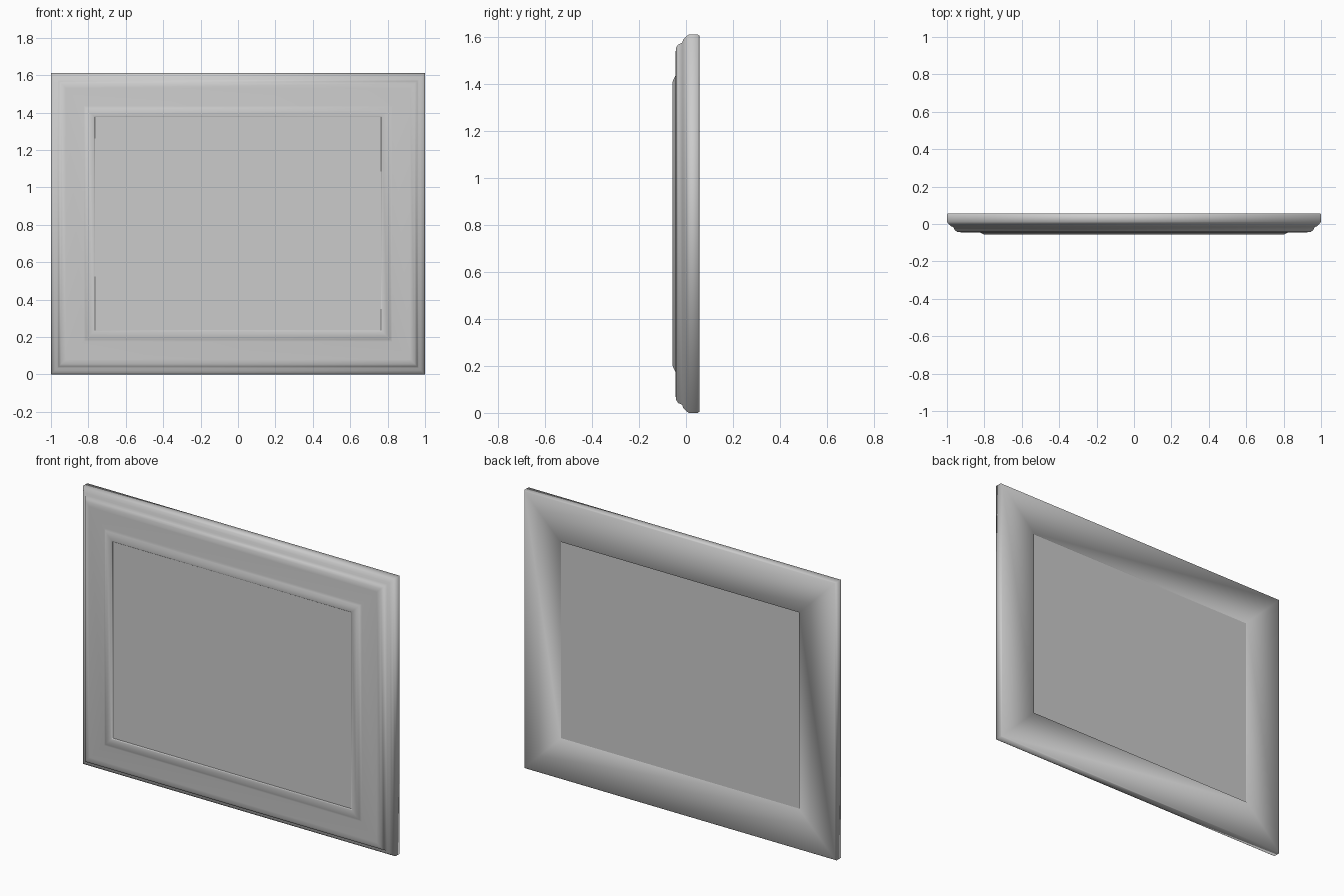
import bpy
import bmesh

WIDTH, HEIGHT = 2.0, 1.61

old = bpy.data.objects.get("Cube")
if old:
    bpy.data.objects.remove(old, do_unlink=True)

grey = bpy.data.materials.new("plain_grey")
grey.use_nodes = True
colour = (0.6, 0.6, 0.6, 1)
grey.diffuse_color = colour
grey.node_tree.nodes["Principled BSDF"].inputs["Base Color"].default_value = colour


def finish(name, bm):
    bmesh.ops.recalc_face_normals(bm, faces=bm.faces)
    mesh = bpy.data.meshes.new(name)
    bm.to_mesh(mesh)
    bm.free()
    mesh.materials.append(grey)
    obj = bpy.data.objects.new(name, mesh)
    bpy.context.collection.objects.link(obj)
    return obj


# Moulding section: (inset from the outer edge, depth), from back to front
profile = [
    (0.235, 0.057), (0.005, 0.057), (0.0, 0.05), (0.0, 0.012),
    (0.008, 0.0), (0.022, -0.012), (0.034, -0.016), (0.042, -0.033),
    (0.055, -0.042), (0.08, -0.045), (0.175, -0.045), (0.187, -0.051),
    (0.2, -0.057), (0.23, -0.057), (0.235, -0.054),
]

# Frame: one mitred ring per section point, bridged into a closed loop
bm = bmesh.new()
rings = []
for inset, y in profile:
    w, h = WIDTH / 2 - inset, HEIGHT / 2 - inset
    rings.append([bm.verts.new((sx * w, y, HEIGHT / 2 + sz * h))
                  for sx, sz in ((-1, -1), (1, -1), (1, 1), (-1, 1))])
for i, ring in enumerate(rings):
    nxt = rings[(i + 1) % len(rings)]
    for k in range(4):
        j = (k + 1) % 4
        bm.faces.new((ring[k], ring[j], nxt[j], nxt[k]))
frame = finish("frame", bm)
for face in frame.data.polygons:
    face.use_smooth = True

# Picture panel, set just behind both lips of the frame
bm = bmesh.new()
bmesh.ops.create_cube(bm, size=1)
bmesh.ops.scale(bm, vec=(WIDTH - 0.47, 0.098, HEIGHT - 0.47), verts=bm.verts)
panel = finish("picture_panel", bm)
panel.location = (0, 0, HEIGHT / 2)
